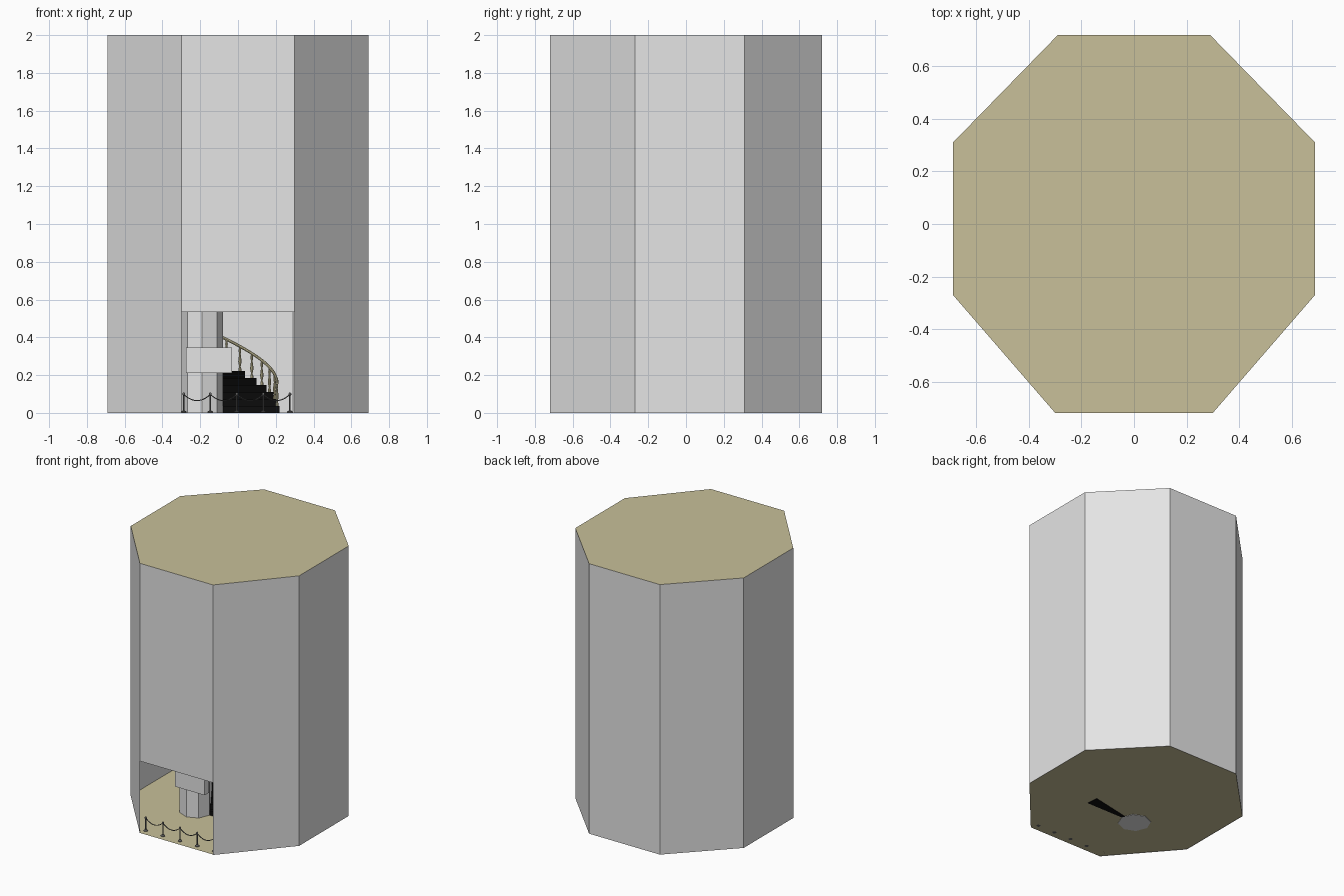
import bpy, bmesh, math
from mathutils import Vector

if "Cube" in bpy.data.objects:
    bpy.data.objects.remove(bpy.data.objects["Cube"])

def material(name, rgb):
    m = bpy.data.materials.new(name)
    m.diffuse_color = (*rgb, 1)
    m.use_nodes = True
    m.node_tree.nodes["Principled BSDF"].inputs["Base Color"].default_value = m.diffuse_color
    return m

GREY = material("pale grey plaster", (0.78, 0.78, 0.78))
TAN = material("khaki", (0.58, 0.53, 0.32))
BLACK = material("black", (0.004, 0.004, 0.004))
METAL = material("dark metal", (0.13, 0.13, 0.13))

def finish(bm, name, mat, smooth=False, fix=True):
    if fix:
        bmesh.ops.recalc_face_normals(bm, faces=bm.faces)
    me = bpy.data.meshes.new(name)
    bm.to_mesh(me)
    bm.free()
    me.materials.append(mat)
    ob = bpy.data.objects.new(name, me)
    bpy.context.collection.objects.link(ob)
    if smooth:
        bpy.ops.object.select_all(action='DESELECT')
        ob.select_set(True)
        bpy.context.view_layer.objects.active = ob
        bpy.ops.object.shade_smooth_by_angle(angle=math.radians(40))
    return ob

def prism(bm, pts, z0, z1):
    lo = [bm.verts.new((x, y, z0)) for x, y in pts]
    hi = [bm.verts.new((x, y, z1)) for x, y in pts]
    bm.faces.new(lo[::-1])
    bm.faces.new(hi)
    n = len(pts)
    for i in range(n):
        j = (i + 1) % n
        bm.faces.new((lo[i], lo[j], hi[j], hi[i]))

def rings_to_faces(bm, rings):
    n = len(rings[0])
    for a, b in zip(rings, rings[1:]):
        for i in range(n):
            j = (i + 1) % n
            bm.faces.new((a[i], a[j], b[j], b[i]))
    bm.faces.new(rings[0][::-1])
    bm.faces.new(rings[-1])

def lathe(bm, profile, at, sides=10):
    """Turned shape from (radius, height) pairs."""
    rings = []
    for r, z in profile:
        rings.append([bm.verts.new((at[0] + r * math.cos(2 * math.pi * i / sides),
                                    at[1] + r * math.sin(2 * math.pi * i / sides),
                                    at[2] + z)) for i in range(sides)])
    rings_to_faces(bm, rings)

def tube(bm, path, r, sides=8):
    """Round bar along a path that never runs straight up."""
    rings = []
    for i, p in enumerate(path):
        t = (path[min(i + 1, len(path) - 1)] - path[max(i - 1, 0)]).normalized()
        side = t.cross(Vector((0, 0, 1))).normalized()
        up = side.cross(t)
        rings.append([bm.verts.new(p + r * (side * math.cos(a) + up * math.sin(a)))
                      for a in (2 * math.pi * k / sides for k in range(sides))])
    rings_to_faces(bm, rings)

# Tower shell: eight thin walls, the front one open at the bottom
H, DOOR = 2.0, 0.535
half = [(0.30, -0.72), (0.69, -0.27), (0.69, 0.31), (0.29, 0.72)]
outline = half + [(-x, y) for x, y in reversed(half)]
bm = bmesh.new()
for i in range(8):
    (x0, y0), (x1, y1) = outline[i], outline[(i + 1) % 8]
    zb = DOOR if i == 7 else 0.0
    bm.faces.new([bm.verts.new(c) for c in
                  ((x0, y0, zb), (x1, y1, zb), (x1, y1, H), (x0, y0, H))])
finish(bm, "tower_walls", GREY, fix=False)

# Floor and roof
for name, z in (("floor", 0.003), ("roof", H)):
    bm = bmesh.new()
    bm.faces.new([bm.verts.new((x, y, z)) for x, y in outline])
    finish(bm, name, TAN, fix=False)

# Central octagonal column
CX, CY = -0.19, -0.222
bm = bmesh.new()
prism(bm, [(CX + 0.111 * math.cos(math.pi * i / 4), CY + 0.111 * math.sin(math.pi * i / 4))
           for i in range(8)], 0.0, H - 0.005)
finish(bm, "column", GREY)

# Board fixed to the front of the column
bm = bmesh.new()
prism(bm, [(-0.275, -0.345), (-0.032, -0.345), (-0.032, -0.295), (-0.275, -0.295)], 0.21, 0.345)
finish(bm, "board", GREY)

# Spiral stair: wedge steps, one baluster on each, and a helical rail
STEPS, TURN, RISE = 49, math.radians(11.25), 0.037
def polar(r, a):
    return CX + r * math.cos(a), CY + r * math.sin(a)

steps, posts = bmesh.new(), bmesh.new()
baluster = [(0.008, 0), (0.008, 0.012), (0.004, 0.022), (0.009, 0.05),
            (0.007, 0.068), (0.004, 0.09), (0.007, 0.105), (0.004, 0.132)]
for k in range(STEPS):
    a = k * TURN
    b = a + TURN * 1.06
    prism(steps, [polar(0.05, a), polar(0.409, a), polar(0.409, b), polar(0.05, b)],
          k * RISE, (k + 1) * RISE)
    lathe(posts, baluster, (*polar(0.397, a + math.radians(3.5)), (k + 1) * RISE), 8)
finish(steps, "stair_steps", BLACK)
finish(posts, "stair_balusters", TAN, smooth=True)

rail = []
for i in range(STEPS * 3 + 1):
    s = i / 3
    rail.append(Vector((*polar(0.397, s * TURN), 0.130 + RISE * (s + 0.7))))
bm = bmesh.new()
tube(bm, rail, 0.008)
finish(bm, "stair_handrail", TAN, smooth=True)

# Rope barrier across the opening
BY = -0.67
xs = [-0.287 + 0.1405 * i for i in range(5)]
bm = bmesh.new()
for x in xs:
    lathe(bm, [(0.015, 0.003), (0.015, 0.007), (0.004, 0.013), (0.004, 0.092),
               (0.007, 0.095), (0.007, 0.103), (0.003, 0.108)], (x, BY, 0), 12)
finish(bm, "barrier_posts", METAL, smooth=True)

bm = bmesh.new()
for x0, x1 in zip(xs, xs[1:]):
    path = []
    for i in range(13):
        t = i / 12
        path.append(Vector((x0 + (x1 - x0) * t, BY, 0.098 - 0.033 * 4 * t * (1 - t))))
    tube(bm, path, 0.003, 6)
finish(bm, "barrier_ropes", METAL, smooth=True)
